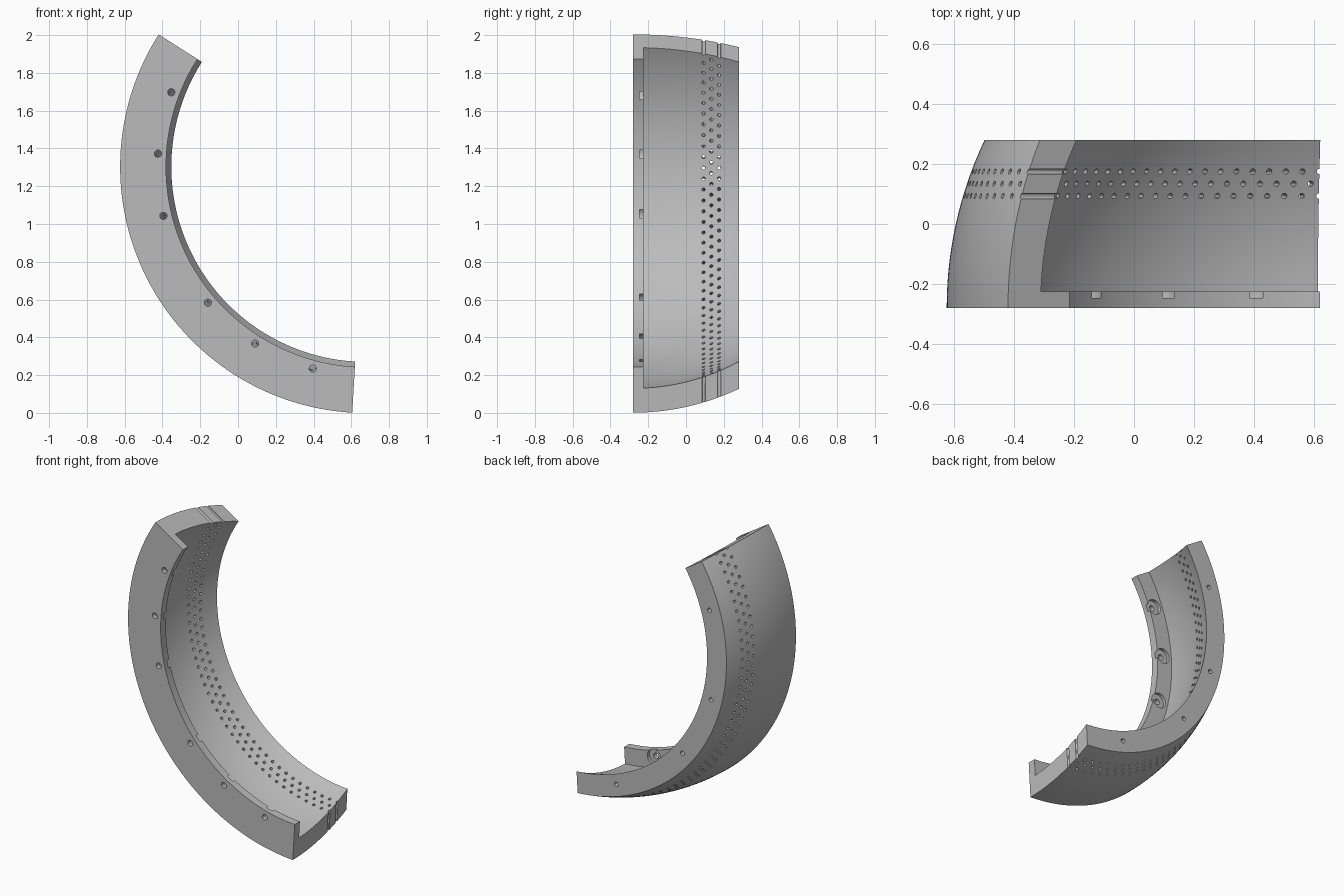
import bpy, bmesh
from math import sin, cos, sqrt, radians, pi
from mathutils import Matrix, Vector

cube = bpy.data.objects.get("Cube")
if cube:
    bpy.data.objects.remove(cube)

# Ring layout: arc centre in the xz plane, angles in degrees
CX, CZ = 0.68, 1.303
START, END = 147.5, 266.7
FRONT, BACK, FLANGE_BACK = -0.28, 0.28, -0.225
R_OUT, R_IN, R_FLANGE = 1.304, 1.175, 1.061


def on_arc(r, y, deg):
    a = radians(deg)
    return Vector((CX + r * cos(a), y, CZ + r * sin(a)))


def sphere_radius(radius, y):
    return sqrt(radius ** 2 - (y - FRONT) ** 2)


def make_object(name, bm):
    bmesh.ops.recalc_face_normals(bm, faces=bm.faces)
    mesh = bpy.data.meshes.new(name)
    bm.to_mesh(mesh)
    bm.free()
    obj = bpy.data.objects.new(name, mesh)
    bpy.context.collection.objects.link(obj)
    return obj


def add_cylinder(bm, start, end, radius, sides):
    axis = end - start
    turn = axis.to_track_quat('Z', 'Y').to_matrix().to_4x4()
    bmesh.ops.create_cone(bm, cap_ends=True, segments=sides, radius1=radius,
                          radius2=radius, depth=axis.length,
                          matrix=Matrix.Translation((start + end) / 2) @ turn)


def add_bores(bm, angles, r, y0, y1, radius):
    for deg in angles:
        add_cylinder(bm, on_arc(r, y0, deg), on_arc(r, y1, deg), radius, 24)


# Swept shell: spherical wall with an inward flange at the front
N = 14
profile = []
for i in range(N + 1):
    y = FRONT + (BACK - FRONT) * i / N
    profile.append((sphere_radius(R_OUT, y), y))
for i in range(N + 1):
    y = BACK + (FLANGE_BACK - BACK) * i / N
    profile.append((sphere_radius(R_IN, y), y))
profile += [(R_FLANGE, FLANGE_BACK), (R_FLANGE, FRONT)]

STEPS = 100
bm = bmesh.new()
rings = []
for s in range(STEPS + 1):
    deg = START + (END - START) * s / STEPS
    rings.append([bm.verts.new(on_arc(r, y, deg)) for r, y in profile])
for a, b in zip(rings, rings[1:]):
    for i in range(len(profile)):
        j = (i + 1) % len(profile)
        bm.faces.new((a[i], a[j], b[j], b[i]))
bm.faces.new(rings[0])
bm.faces.new(rings[-1])
shell = make_object("ring_segment", bm)

# Through holes: three staggered radial rows, plus flange and back face holes
holes = bmesh.new()
COUNT = 40
pitch = (END - START) / COUNT
for y, shift in ((0.093, 0), (0.134, 0.5), (0.175, 0)):
    for k in range(COUNT + (shift == 0)):
        deg = START + (k + shift) * pitch
        add_cylinder(holes, on_arc(0.98, y, deg), on_arc(1.4, y, deg), 0.009, 12)
middle = (START + END) / 2
flange_angles = [middle + s * d for d in (13.5, 30.7, 48) for s in (-1, 1)]
back_angles = [middle + s * d for d in (12.3, 44) for s in (-1, 1)]
add_bores(holes, flange_angles, 1.106, -0.3, -0.2, 0.019)
add_bores(holes, back_angles, 1.1, 0.2, 0.3, 0.015)

# Counterbores behind the flange that break through its inner edge
bores = bmesh.new()
add_bores(bores, flange_angles, 1.106, -0.247, -0.21, 0.051)

bpy.context.view_layer.objects.active = shell
for name, cut in (("counterbore_cutter", bores), ("hole_cutter", holes)):
    cutter = make_object(name, cut)
    cutter.hide_render = True
    mod = shell.modifiers.new(name, 'BOOLEAN')
    mod.operation = 'DIFFERENCE'
    mod.solver = 'EXACT'
    mod.object = cutter
    bpy.ops.object.modifier_apply(modifier=mod.name)
    bpy.data.objects.remove(cutter)

# Material and shading
grey = bpy.data.materials.new("plain_grey")
grey.use_nodes = True
colour = (0.5, 0.5, 0.5, 1)
grey.diffuse_color = colour
grey.node_tree.nodes["Principled BSDF"].inputs["Base Color"].default_value = colour
shell.data.materials.clear()
shell.data.materials.append(grey)
bpy.ops.object.select_all(action='DESELECT')
shell.select_set(True)
bpy.ops.object.shade_smooth_by_angle(angle=radians(30))
